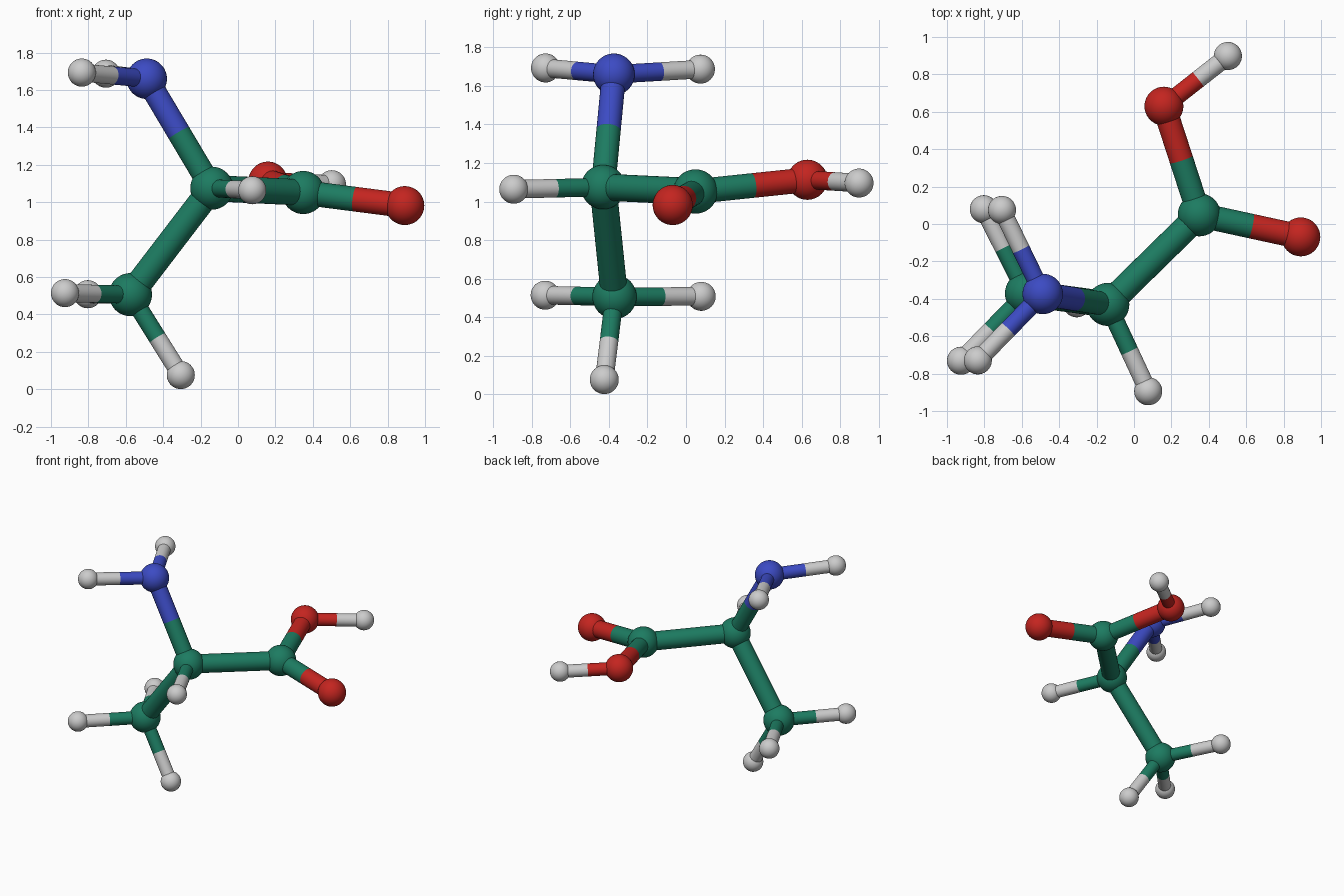
import bpy
from mathutils import Vector

if "Cube" in bpy.data.objects:
    bpy.data.objects.remove(bpy.data.objects["Cube"])


def material(name, rgb):
    m = bpy.data.materials.new(name)
    m.diffuse_color = (*rgb, 1)
    m.use_nodes = True
    m.node_tree.nodes["Principled BSDF"].inputs["Base Color"].default_value = m.diffuse_color
    return m


# element: radius, material (grey hydrogen needs none)
ELEMENTS = {
    "carbon": (0.115, material("green", (0.012, 0.2, 0.12))),
    "nitrogen": (0.108, material("blue", (0.045, 0.07, 0.55))),
    "oxygen": (0.104, material("red", (0.55, 0.018, 0.014))),
    "hydrogen": (0.075, None),
}

# atom: element, centre
ATOMS = {
    "centre_carbon": ("carbon", (-0.14, -0.43, 1.075)),
    "amine_nitrogen": ("nitrogen", (-0.488, -0.374, 1.66)),
    "methyl_carbon": ("carbon", (-0.575, -0.371, 0.506)),
    "acid_carbon": ("carbon", (0.349, 0.049, 1.052)),
    "side_oxygen": ("oxygen", (0.892, -0.069, 0.982)),
    "hydroxyl_oxygen": ("oxygen", (0.16, 0.63, 1.113)),
    "hydroxyl_hydrogen": ("hydrogen", (0.502, 0.898, 1.096)),
    "centre_hydrogen": ("hydrogen", (0.076, -0.894, 1.064)),
    "amine_hydrogen_back": ("hydrogen", (-0.706, 0.075, 1.687)),
    "amine_hydrogen_front": ("hydrogen", (-0.835, -0.729, 1.693)),
    "methyl_hydrogen_back": ("hydrogen", (-0.803, 0.079, 0.508)),
    "methyl_hydrogen_front": ("hydrogen", (-0.925, -0.731, 0.514)),
    "methyl_hydrogen_bottom": ("hydrogen", (-0.306, -0.424, 0.076)),
}

# bonds: first atom, second atom, radius
BONDS = [
    ("centre_carbon", "methyl_carbon", 0.07),
    ("centre_carbon", "acid_carbon", 0.07),
    ("centre_carbon", "amine_nitrogen", 0.063),
    ("acid_carbon", "side_oxygen", 0.066),
    ("acid_carbon", "hydroxyl_oxygen", 0.064),
    ("hydroxyl_oxygen", "hydroxyl_hydrogen", 0.048),
    ("centre_carbon", "centre_hydrogen", 0.048),
    ("amine_nitrogen", "amine_hydrogen_back", 0.048),
    ("amine_nitrogen", "amine_hydrogen_front", 0.048),
    ("methyl_carbon", "methyl_hydrogen_back", 0.048),
    ("methyl_carbon", "methyl_hydrogen_front", 0.048),
    ("methyl_carbon", "methyl_hydrogen_bottom", 0.048),
]


def finish(name, mat):
    ob = bpy.context.object
    ob.name = name
    if mat:
        ob.data.materials.append(mat)
    bpy.ops.object.shade_smooth_by_angle()


def rod(name, a, b, radius, mat):
    d = b - a
    bpy.ops.mesh.primitive_cylinder_add(
        vertices=32, radius=radius, depth=d.length, location=(a + b) / 2,
        rotation=d.to_track_quat("Z", "Y").to_euler())
    finish(name, mat)


# atoms
for name, (element, centre) in ATOMS.items():
    radius, mat = ELEMENTS[element]
    bpy.ops.mesh.primitive_uv_sphere_add(
        segments=40, ring_count=24, radius=radius, location=centre)
    finish(name, mat)

# bonds: two halves coloured like their atoms, meeting mid-gap
for first, second, radius in BONDS:
    (ea, pa), (eb, pb) = ATOMS[first], ATOMS[second]
    (ra, ma), (rb, mb) = ELEMENTS[ea], ELEMENTS[eb]
    a, b = Vector(pa), Vector(pb)
    d = (b - a).normalized()
    start, end = a + d * ra * 0.5, b - d * rb * 0.5
    label = f"bond_{first}_to_{second}"
    if ea == eb:
        rod(label, start, end, radius, ma)
    else:
        middle = (a + d * ra + b - d * rb) / 2
        rod(label + "_near", start, middle, radius, ma)
        rod(label + "_far", middle, end, radius, mb)
